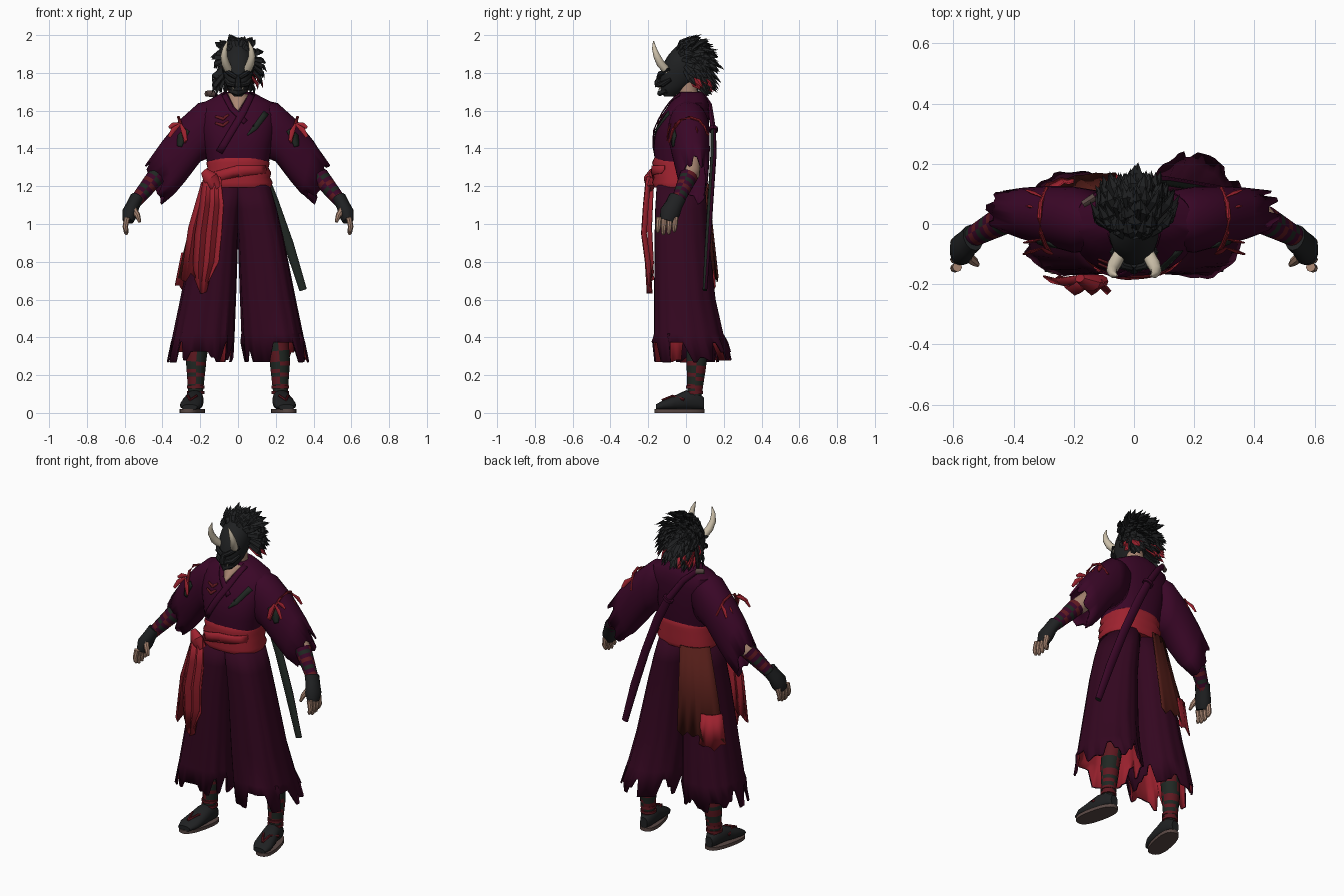
import bpy, bmesh, math, random
from mathutils import Vector as V
from mathutils.bvhtree import BVHTree

random.seed(4)
if "Cube" in bpy.data.objects:
    bpy.data.objects.remove(bpy.data.objects["Cube"])


def material(name, r, g, b):
    m = bpy.data.materials.new(name)
    m.use_nodes = True
    m.diffuse_color = (r, g, b, 1)
    m.node_tree.nodes["Principled BSDF"].inputs["Base Color"].default_value = (r, g, b, 1)
    return m


PLUM = material("plum robe", .042, .002, .02)
WINE = material("dark plum trousers", .033, .002, .014)
RED = material("sash red", .34, .016, .028)
DARKRED = material("wrap red", .11, .009, .014)
BROWN = material("rust cloth", .085, .012, .009)
BLACK = material("hair black", .014, .015, .016)
GREEN = material("green black", .014, .02, .016)
BONE = material("horn bone", .62, .54, .41)
SKIN = material("skin", .4, .24, .17)
SOLE = material("sandal sole", .1, .065, .058)


def finish(name, bm, mats, thick=0, angle=40, lining=0):
    me = bpy.data.meshes.new(name)
    bm.to_mesh(me)
    bm.free()
    for m in mats:
        me.materials.append(m)
    me.shade_smooth()
    me.set_sharp_from_angle(angle=math.radians(angle))
    ob = bpy.data.objects.new(name, me)
    bpy.context.collection.objects.link(ob)
    if thick:
        mod = ob.modifiers.new("thickness", "SOLIDIFY")
        mod.thickness, mod.offset, mod.material_offset = thick, -1, lining
    return ob


def power(c, p):
    return math.copysign(abs(c) ** (2 / p), c)


def loft(name, rings, mats, sides=16, pw=2, back_pw=0, jag=0, thick=0, lining=0, pleat=0, rule=None, angle=40):
    """Skin rings of (centre, half axis u, half axis v); thick leaves the ends open."""
    bm = bmesh.new()
    loops = []
    torn = [random.choice((-2.2, -.7, .2, .6, .9)) * jag for _ in range(sides)]
    for i, (c, u, v) in enumerate(rings):
        loop = []
        for j in range(sides):
            t = math.tau * j / sides
            k = 1 + pleat * (-1) ** (j // 2) * i / len(rings)
            e = back_pw if back_pw and math.sin(t) > 0 else pw
            p = c + (u * power(math.cos(t), e) + v * power(math.sin(t), e)) * k
            if i == len(rings) - 1:
                p += (c - rings[i - 1][0]).normalized() * torn[j // 2 * 2]
            loop.append(bm.verts.new(p))
        loops.append(loop)
    for i in range(len(loops) - 1):
        for j in range(sides):
            n = (j + 1) % sides
            f = bm.faces.new((loops[i][j], loops[i][n], loops[i + 1][n], loops[i + 1][j]))
            f.material_index = rule(i, j) if rule else 0
    caps = [bm.faces.new(loops[0]), bm.faces.new(loops[-1])]
    bmesh.ops.recalc_face_normals(bm, faces=bm.faces)
    if thick:
        bmesh.ops.delete(bm, geom=caps, context="FACES_ONLY")
    return finish(name, bm, mats, thick, angle, lining)


def level(z, x0, x1, y0, y1):
    return V(((x0 + x1) / 2, (y0 + y1) / 2, z)), V(((x1 - x0) / 2, 0, 0)), V((0, (y1 - y0) / 2, 0))


def tube(name, pts, mats, sides=10, flat=1, **kw):
    """Round rod through points (x, y, z, radius)."""
    ps, rings = [V(p[:3]) for p in pts], []
    for i, p in enumerate(ps):
        t = (ps[min(i + 1, len(ps) - 1)] - ps[max(i - 1, 0)]).normalized()
        u = (V((0, 0, 1)) if abs(t.y) > .8 else V((0, 1, 0))).cross(t).normalized()
        rings.append((p, u * pts[i][3], t.cross(u) * pts[i][3] * flat))
    return loft(name, rings, mats, sides, **kw)


def between(a, b, n):
    return [[p + (q - p) * i / n for p, q in zip(a, b)] for i in range(n + 1)]


def grid(name, rows, mats, thick=.006):
    bm = bmesh.new()
    vs = [[bm.verts.new(p) for p in row] for row in rows]
    for a, b in zip(vs, vs[1:]):
        for j in range(len(a) - 1):
            bm.faces.new((a[j], a[j + 1], b[j + 1], b[j]))
    return finish(name, bm, mats, thick, 25)


def hanging(name, rows, mat, fold=.01, n=9, jag=.03, wrap=0):
    """Folded cloth from rows of (x0, x1, y, z), torn below; wrap bends its x0 side to the front."""
    out = []
    for i, (x0, x1, y, z) in enumerate(rows):
        torn = jag if i == len(rows) - 1 else 0
        out.append([V((x0 + (x1 - x0) * t, y + fold * (-1) ** j - wrap * (1 - t) ** 3,
                       z + random.uniform(-torn, torn))) for j, t in enumerate(k / (n - 1) for k in range(n))])
    return grid(name, out, [mat])


def drape(name, target, pts, mat, lift=.006):
    """Thin band laid on the front of target along points (x, z, half width)."""
    me = target.data
    tree = BVHTree.FromPolygons([v.co for v in me.vertices], [p.vertices for p in me.polygons])
    rows = []
    for a, b in zip(pts, pts[1:]):
        side = V((b[1] - a[1], a[0] - b[0])).normalized()
        for x, z, w in between(a, b, 5):
            row = []
            for k in (-1, 0, 1):
                q = V((x + side.x * w * k, -1, z + side.y * w * k))
                hit = tree.ray_cast(q, V((0, 1, 0)))[0] or tree.find_nearest(q)[0]
                row.append(hit - V((0, lift, 0)))
            rows.append(row)
    return grid(name, rows, [mat], .005)


# Robe body, neck and crossed collar
robe = loft("robe_body", [level(*r) for r in (
    (1.28, -.155, .155, -.16, .09), (1.4, -.178, .178, -.172, .11), (1.5, -.2, .2, -.162, .12),
    (1.58, -.205, .205, -.125, .125), (1.64, -.19, .19, -.085, .12), (1.675, -.12, .12, -.055, .105),
    (1.7, -.075, .075, -.035, .085))], [PLUM], 32, 2.4)
tube("neck", [(0, .02, 1.6, .056), (0, 0, 1.78, .05)], [SKIN], 14)
drape("chest_skin", robe, [(0, 1.69, .055), (-.005, 1.6, .006)], SKIN, .009)
drape("under_collar", robe, [(-.075, 1.69, .014), (-.035, 1.615, .014), (.04, 1.54, .014)], PLUM, .01)
drape("over_collar", robe, [(.075, 1.69, .016), (.025, 1.59, .018), (-.1, 1.38, .018)], PLUM, .012)
drape("collar_lining", robe, [(.15, 1.59, .016), (.09, 1.51, .014), (.05, 1.47, .003)], GREEN, .004)
for z in (1.57, 1.535):
    drape("chest_tie", robe, [(-.12, z, .005), (-.08, z - .012, .008), (-.05, z + .01, .004)], DARKRED)

# Sash with wrapped folds, knot and torn tails
sash = loft("sash", [level(1.35 - .026 * i, -.152 - .004 * i - g, .152 + .004 * i + g, -.168 - g, .1 + g)
                     for i, g in enumerate((0, .012, .002, .012, .002, .012, .0))], [RED], 32, 2.4, angle=60)
drape("sash_diagonal", sash, [(.15, 1.29, .02), (0, 1.28, .03), (-.13, 1.25, .025)], RED, .008)
tube("sash_knot", [(-.18, -.18, 1.28, .02), (-.145, -.195, 1.24, .042), (-.11, -.19, 1.19, .03)], [RED], 10, .7)
hanging("sash_tail_front", [(-.18, -.09, -.195, 1.25), (-.2, -.075, -.21, 1.1), (-.225, -.085, -.22, .95),
                            (-.235, -.1, -.2, .8), (-.225, -.155, -.19, .67)], RED, .012, 6, .04)
hanging("sash_tail_side", [(-.19, -.13, -.18, 1.22), (-.26, -.16, -.19, .98),
                           (-.3, -.2, -.18, .74)], RED, .01, 5, .05)
hanging("rust_panel", [(-.19, -.04, .115, 1.22), (-.265, -.05, .145, .95), (-.33, -.06, .17, .7)],
        BROWN, .002, wrap=.08)
hanging("panel_underlayer", [(-.3, -.2, .14, .85), (-.335, -.2, .155, .65)], RED, .003, 7, wrap=.07)

for s, side in ((1, "left"), (-1, "right")):
    # Wide trouser leg with a red lining and torn hem
    back = .24 if s > 0 else .175
    loft(side + "_trouser", [level(z, *sorted((s * a, s * b)), y0, y1) for z, a, b, y0, y1 in (
        (1.22, -.03, .165, -.155, .1), (1.08, -.015, .205, -.163, .11), (.93, .0, .24, -.166, .12),
        (.6, .012, .305, -.168, .12 + back * .15), (.42, .02, .342, -.168, .1 + back * .4),
        (.3, .026, .37, -.17, back))], [WINE, RED], 56, 2.7, back_pw=1.85 if s > 0 else 2.2, jag=.035,
         thick=.01, lining=1, pleat=.022, angle=25)

    # Sleeve: rings run from the top seam to the underside
    rings = []
    for x0, z0, x1, z1, d, y in ((.1, 1.665, .13, 1.36, .1, .01), (.21, 1.64, .2, 1.33, .11, .015),
                                 (.31, 1.55, .28, 1.225, .098, .028), (.4, 1.44, .335, 1.16, .086, .035),
                                 (.48, 1.325, .395, 1.11, .066, .045)):
        top, low = V((s * x0, y, z0)), V((s * x1, y, z1))
        rings.append(((top + low) / 2, (top - low) / 2, V((0, d, 0))))
    sleeve = loft(side + "_sleeve", rings, [PLUM], 28, 2.2, jag=.022, thick=.008)
    drape(side + "_sleeve_patch", sleeve, [(s * .27, 1.5, .015), (s * .3, 1.46, .022), (s * .31, 1.41, .012)], GREEN)
    tube(side + "_sleeve_cord", [(s * .28, -.09, 1.43, .006), (s * .295, -.07, 1.5, .008),
                                 (s * .31, -.03, 1.55, .008), (s * .315, .02, 1.565, .008),
                                 (s * .31, .07, 1.55, .008), (s * .29, .12, 1.47, .006)], [RED], 8)
    for y, dx, dz in ((-.08, .06, -.07), (-.08, -.03, -.09), (-.05, .06, -.02), (.05, .06, -.08), (.09, .05, -.06)):
        tube(side + "_ribbon", [(s * .305, y, 1.53, .006), (s * (.305 + dx * .6), y * 1.15, 1.535 + dz * .5, .014),
                                (s * (.305 + dx), y * 1.25, 1.53 + dz, .008)], [RED], 6, .4)

    # Arm, bound forearm, glove and fingers
    tube(side + "_elbow", [(s * .34, .03, 1.34, .05), (s * .41, .025, 1.27, .05), (s * .45, .005, 1.235, .045)], [SKIN])
    tube(side + "_forearm", between((s * .43, .015, 1.255, .05), (s * .55, -.05, 1.11, .033), 9),
         [PLUM, DARKRED, GREEN], 12, rule=lambda i, j: (0, 1, 0, 2)[(i + (j * 4) // 12) % 4])
    tube(side + "_glove", [(s * .535, -.045, 1.14, .036), (s * .556, -.065, 1.1, .036), (s * .572, -.085, 1.06, .042),
                           (s * .582, -.1, 1.015, .03)], [BLACK], 12, 1.3)
    for k in range(4):
        y, drop = -.143 + .029 * k, .012 * abs(k - 1.4)
        tube(side + "_finger", [(s * .587, y, 1.035, .016), (s * .597, y - .004, .985, .014),
                                (s * .592, y - .006, .95 + drop, .012), (s * .588, y - .006, .938 + drop, .006)], [SKIN], 8)
    tube(side + "_thumb", [(s * .555, -.105, 1.08, .019), (s * .532, -.125, 1.045, .015),
                           (s * .52, -.135, 1.01, .008)], [SKIN], 8)

    # Bound shin, foot and sandal
    tube(side + "_shin", between((s * .2, .065, .5, .062), (s * .222, .055, .27, .053), 4)
         + between((s * .222, .055, .25, .052), (s * .225, .045, .09, .037), 8), [GREEN, DARKRED], 12,
         rule=lambda i, j: int((i + j // 3) % 3 == 0 or (i - j // 3) % 5 == 0))
    loft(side + "_foot", [(V((s * x, y, .015 + h / 2)), V((w, 0, 0)), V((0, 0, h / 2))) for x, y, w, h in (
        (.222, .095, .024, .065), (.224, .06, .042, .1), (.23, 0, .048, .105), (.24, -.06, .056, .077),
        (.25, -.12, .058, .052), (.256, -.16, .04, .03))], [BLACK], 16, 2.3)
    along, across = V((s * .03, -.132, 0)), V((.056, s * .012, 0))
    loft(side + "_sole", [(V((s * .242, -.034, z)), across, along) for z in (0, .02)], [SOLE], 24, 2.5)
    for x in (.2, .285):
        tube(side + "_strap", [(s * .254, -.125, .068, .007), (s * (x + .243) / 2, -.07, .09, .007),
                               (s * x, -.01, .07, .008)], [DARKRED], 6)
    for z in (.1, .13):
        tube(side + "_ankle_tie", [(s * .224, .045, z, .046), (s * .224, .045, z + .015, .046)], [DARKRED], 12)

    # Horn, brow ridge, cheek and fang of the mask
    tube(side + "_horn", [(s * .047, -.1, 1.81, .022), (s * .066, -.135, 1.85, .022), (s * .074, -.155, 1.89, .018),
                          (s * .069, -.168, 1.93, .012), (s * .056, -.172, 1.968, .003)], [BONE], 12)
    tube(side + "_brow", [(s * .008, -.145, 1.775, .012), (s * .04, -.138, 1.795, .014), (s * .075, -.09, 1.82, .008)], [BLACK], 8)
    tube(side + "_cheek", [(s * .012, -.15, 1.735, .012), (s * .045, -.125, 1.74, .016), (s * .068, -.08, 1.765, .01)], [BLACK], 8)
    tube(side + "_fang", [(s * .025, -.137, 1.725, .006), (s * .027, -.145, 1.705, .001)], [BONE], 6)

# Horned mask and skull
loft("mask", [level(*r) for r in (
    (1.675, -.02, .02, -.115, -.06), (1.7, -.045, .045, -.135, -.02), (1.73, -.06, .06, -.135, .02),
    (1.76, -.07, .07, -.14, .05), (1.8, -.08, .08, -.135, .08), (1.85, -.084, .084, -.12, .095),
    (1.9, -.076, .076, -.09, .09), (1.94, -.04, .04, -.05, .06))], [BLACK], 20, 2.2)
tube("mask_nose", [(0, -.135, 1.79, .01), (0, -.152, 1.75, .016), (0, -.145, 1.73, .02)], [BLACK], 8)
tube("mask_jaw", [(-.04, -.1, 1.705, .012), (0, -.138, 1.692, .015), (.04, -.1, 1.705, .012)], [BLACK], 8)

# Spiky mane swept back and down; some low locks are red
bm = bmesh.new()
made = 0
while made < 210:
    d = V([random.gauss(0, 1) for _ in range(3)]).normalized()
    if d.z < -.6 or (d.y < -.2 and d.z < .5) or d.y < -.8:
        continue
    made += 1
    root = V((d.x * .082, d.y * .085, 1.835 + d.z * .1))
    flow = d * .42 + V((0, .5, .1 - .75 * (1 - max(d.z, 0))))
    size = random.uniform(.09, .14) * (1 - .2 * max(d.z, 0))
    tip = root + flow.normalized() * size + V((random.uniform(-.02, .02), 0, 0))
    mid = root.lerp(tip, .5) + d * .018
    u = flow.cross(d + V((.01, .02, .03))).normalized() * random.uniform(.014, .022)
    v = u.cross(flow).normalized() * .009
    a, b = ([bm.verts.new(p + q * k) for q in (u, v, -u, -v)] for p, k in ((root, .8), (mid, 1)))
    end = bm.verts.new(tip)
    red = int(d.z < .0 and d.y > -.1 and abs(d.x) > .3 and random.random() < .35)
    for j in range(4):
        n = (j + 1) % 4
        for f in ((a[j], a[n], b[n], b[j]), (b[j], b[n], end)):
            bm.faces.new(f).material_index = red
bmesh.ops.recalc_face_normals(bm, faces=bm.faces)
finish("hair", bm, [BLACK, RED], 0, 30)

# Sheathed sword slung across the back
tube("sword_sheath", [(.02, .145, 1.5, .024), (.09, .145, 1.36, .027), (.185, .13, 1.13, .026),
                      (.27, .115, .89, .026), (.345, .1, .65, .02)], [GREEN, PLUM], 12, .6,
     rule=lambda i, j: int(j < 6))
tube("sword_handle", [(-.14, .085, 1.695, .014), (-.07, .125, 1.63, .018), (.02, .145, 1.5, .02)], [PLUM], 10, .7)
tube("sword_pommel", [(-.17, .065, 1.69, .015), (-.13, .09, 1.69, .018)], [SOLE], 10, .8)
tube("sword_guard", [(.016, .145, 1.508, .034), (.024, .145, 1.492, .034)], [PLUM], 12, .7)
